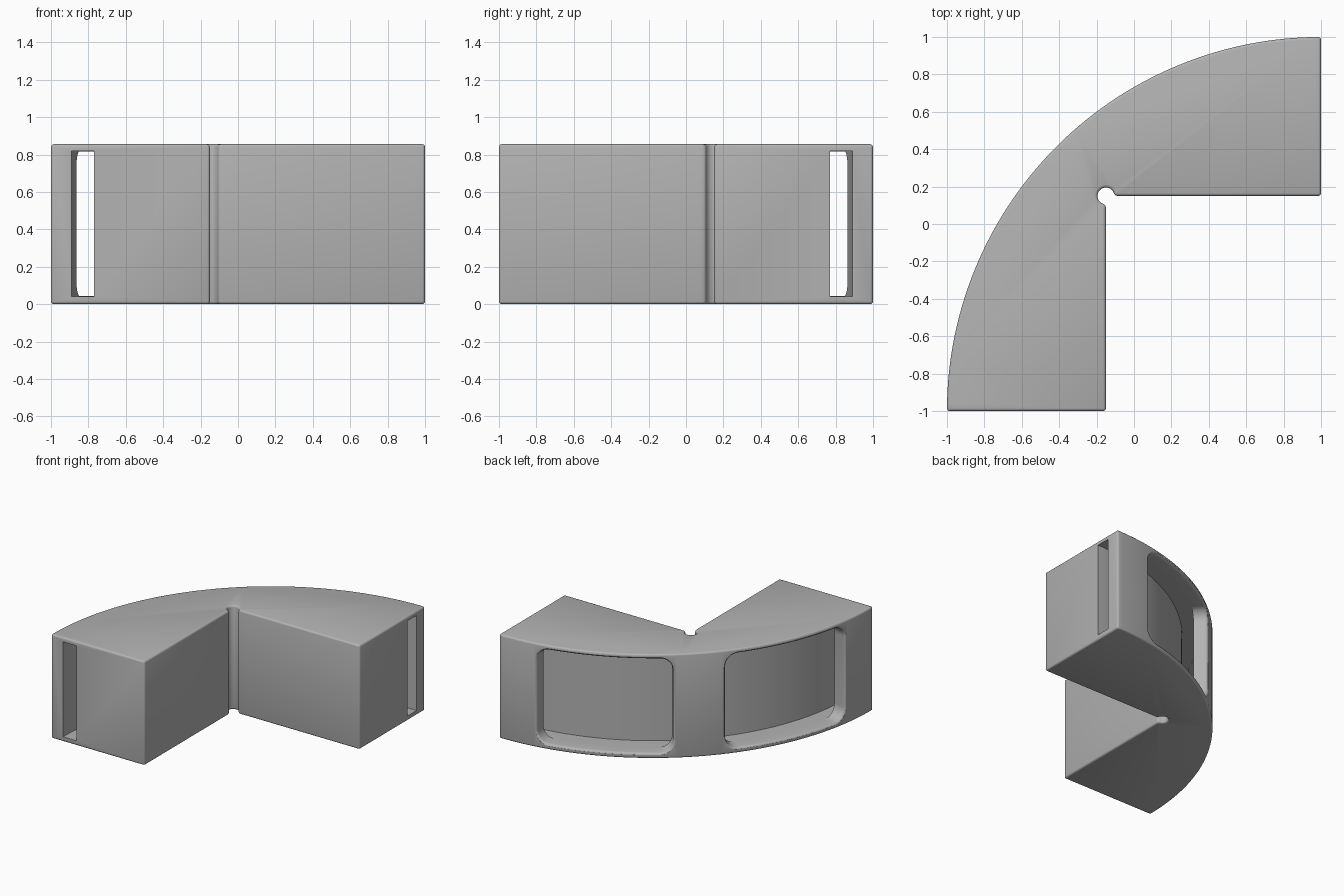
import bpy, bmesh
from math import sin, cos, radians, pi
from mathutils import Vector

if "Cube" in bpy.data.objects:
    bpy.data.objects.remove(bpy.data.objects["Cube"])

HEIGHT = 0.855
MID_Z = 0.43


def polar(radius, angle, z):
    """Point around the arc centre; angle runs from the front end to the side end."""
    return Vector((1 - radius * cos(angle), -1 + radius * sin(angle), z))


def loft(name, rings, strip_caps):
    """Skin a closed solid through rings with equal point counts."""
    bm = bmesh.new()
    loops = [[bm.verts.new(p) for p in ring] for ring in rings]
    n = len(rings[0])
    for a, b in zip(loops, loops[1:]):
        for i in range(n):
            j = (i + 1) % n
            bm.faces.new((a[i], a[j], b[j], b[i]))
    for cap in (loops[0], loops[-1]):
        if strip_caps:
            for i in range(n // 2 - 1):
                bm.faces.new((cap[i], cap[i + 1], cap[n - 2 - i], cap[n - 1 - i]))
        else:
            bm.faces.new(cap)
    bmesh.ops.recalc_face_normals(bm, faces=bm.faces)
    mesh = bpy.data.meshes.new(name)
    bm.to_mesh(mesh)
    bm.free()
    obj = bpy.data.objects.new(name, mesh)
    bpy.context.collection.objects.link(obj)
    return obj


def apply_modifier(obj, mod):
    bpy.context.view_layer.objects.active = obj
    bpy.ops.object.modifier_apply(modifier=mod.name)


def cut(obj, cutter):
    mod = obj.modifiers.new("cut", 'BOOLEAN')
    mod.operation = 'DIFFERENCE'
    mod.solver = 'EXACT'
    mod.object = cutter
    apply_modifier(obj, mod)
    bpy.data.objects.remove(cutter)


# Body outline: quarter arc outside, right angle inside with a round relief notch
NOTCH = 0.045
corner = Vector((-0.15, 0.15))
end = radians(18)
tip = Vector((NOTCH * cos(end), NOTCH * sin(end)))
start, knee = Vector((0.07, 0)), Vector((NOTCH, 0))
lip = [start * (1 - t) ** 2 + knee * 2 * t * (1 - t) + tip * t * t
       for t in (0, 0.25, 0.5, 0.75, 1)]
bowl = [NOTCH * Vector((cos(a), sin(a)))
        for a in (end + (1.5 * pi - 2 * end) * i / 24 for i in range(1, 24))]
far_lip = [Vector((-p.y, -p.x)) for p in reversed(lip)]
outline = [Vector((1, 0.15))] + [corner + p for p in lip + bowl + far_lip]
outline += [Vector((-0.15, -1))]
outline += [polar(2, pi / 2 * i / 72, 0).xy for i in range(73)]

body = loft("curved_body", [[(p.x, p.y, z) for p in outline] for z in (0, HEIGHT)], False)
bevel = body.modifiers.new("rounded_edges", 'BEVEL')
bevel.width = 0.015
bevel.segments = 3
bevel.limit_method = 'ANGLE'
bevel.angle_limit = radians(40)
bevel.use_clamp_overlap = False
apply_modifier(body, bevel)

# Curved slot running from end to end
angles = [radians(-5 + 100 * i / 80) for i in range(81)]
slot = loft("slot_cutter", [[polar(1.77, a, z) for a in angles] +
                            [polar(1.89, a, z) for a in reversed(angles)]
                            for z in (0.04, 0.82)], True)
cut(body, slot)


# Two rounded windows through the outer wall, with softened rims
def window_ring(radius, grow, middle, half_w=0.522, half_h=0.387, r=0.1):
    quarter = [(-(half_w - r) - (r + grow) * cos(t), -(half_h - r) - (r + grow) * sin(t))
               for t in (pi / 2 * i / 8 for i in range(9))]
    low = quarter[-1][1]
    flat = [((half_w - r) * (2 * i / 20 - 1), low) for i in range(1, 20)]
    half = quarter + flat + [(-s, z) for s, z in reversed(quarter)]
    ring = half + [(s, -z) for s, z in reversed(half)]
    return [polar(radius, middle + s / 2, MID_Z + z) for s, z in ring]


RIM = 0.02
for middle in (24.35, 65.65):
    steps = [(1.875, 0)]
    steps += [(2 - RIM + RIM * sin(t), RIM * (1 - cos(t)))
              for t in map(radians, (0, 25, 50, 72))]
    steps += [(2.2, RIM)]
    cut(body, loft("window_cutter",
                   [window_ring(rad, grow, radians(middle)) for rad, grow in steps], True))

# Single grey finish
grey = bpy.data.materials.new("plain_grey")
grey.use_nodes = True
colour = (0.45, 0.45, 0.45, 1)
grey.diffuse_color = colour
grey.node_tree.nodes["Principled BSDF"].inputs["Base Color"].default_value = colour
body.data.materials.clear()
body.data.materials.append(grey)

bpy.ops.object.select_all(action='DESELECT')
body.select_set(True)
bpy.context.view_layer.objects.active = body
bpy.ops.object.shade_smooth_by_angle(angle=radians(35))
